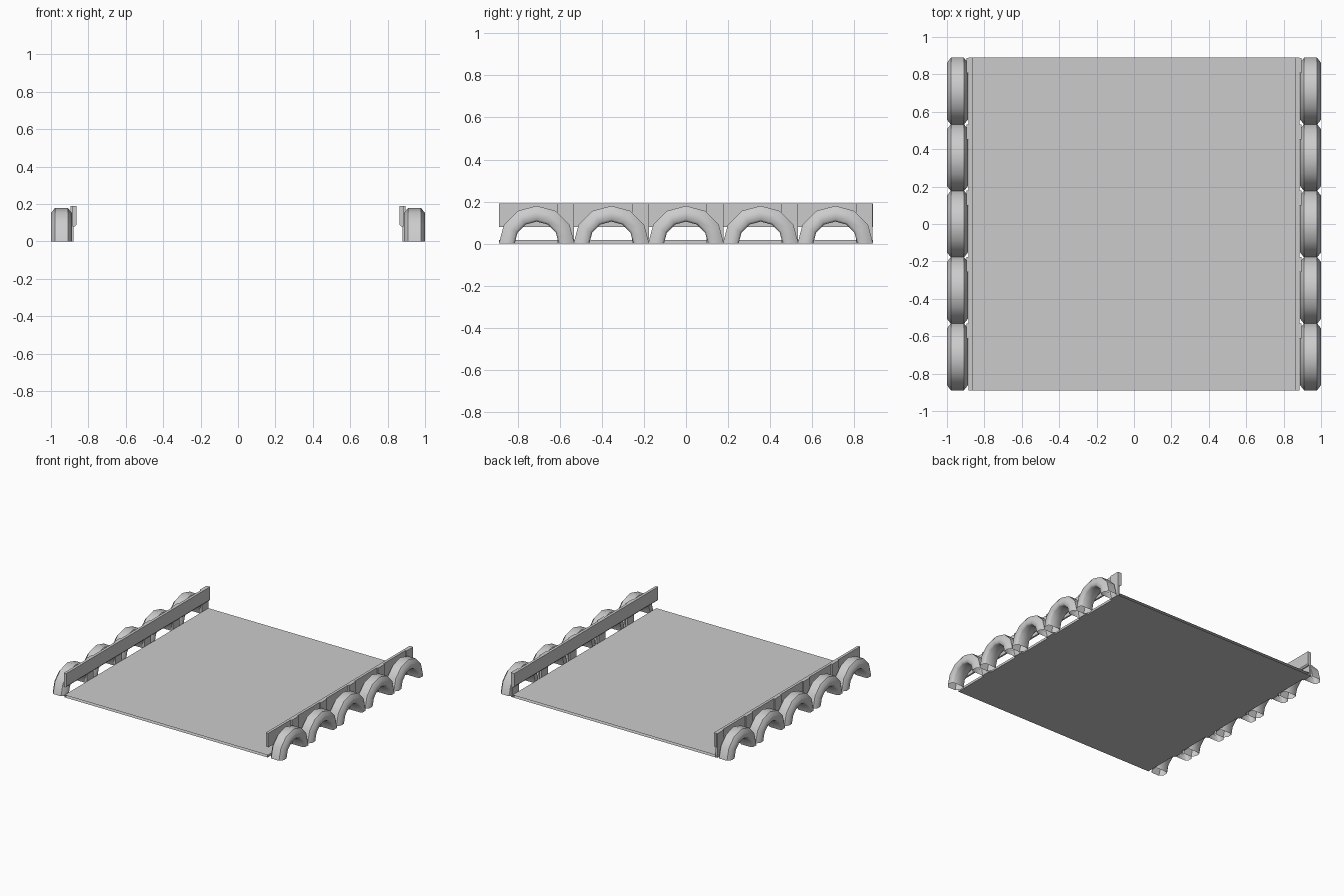
import bpy, math

cube = bpy.data.objects.get("Cube")
if cube:
    bpy.data.objects.remove(cube, do_unlink=True)

# One plain grey for everything
grey = bpy.data.materials.new("plain_grey")
grey.use_nodes = True
COLOR = (0.6, 0.6, 0.6, 1)
grey.diffuse_color = COLOR
grey.node_tree.nodes["Principled BSDF"].inputs["Base Color"].default_value = COLOR

HALF_Y = 0.89
PITCH = 0.355
RADIUS = 0.18
SEGMENTS = 6


def make(name, verts, faces, smooth=False):
    mesh = bpy.data.meshes.new(name)
    mesh.from_pydata(verts, [], faces)
    mesh.materials.append(grey)
    obj = bpy.data.objects.new(name, mesh)
    bpy.context.collection.objects.link(obj)
    if smooth:
        bpy.ops.object.select_all(action='DESELECT')
        obj.select_set(True)
        bpy.context.view_layer.objects.active = obj
        bpy.ops.object.shade_smooth_by_angle(angle=math.radians(50))
    return obj


def extrude_y(name, profile, y0, y1, caps=True):
    """Sweep a counter-clockwise (x, z) outline along y."""
    n = len(profile)
    verts = [(x, y, z) for y in (y0, y1) for x, z in profile]
    faces = [(i, i + n, (i + 1) % n + n, (i + 1) % n) for i in range(n)]
    if caps:
        faces += [tuple(range(n)), tuple(reversed(range(n, 2 * n)))]
    return make(name, verts, faces)


def mirrored(profile, side):
    """Place an outline on either side, keeping its winding."""
    points = [(side * x, z) for x, z in profile]
    return points if side > 0 else points[::-1]


def half_ring(name, section, y):
    """Sweep an (x, radius) section through a half turn."""
    n = len(section)
    verts = []
    for s in range(SEGMENTS + 1):
        a = math.pi * s / SEGMENTS
        verts += [(x, y - r * math.cos(a), r * math.sin(a)) for x, r in section]
    faces = []
    for s in range(SEGMENTS):
        for i in range(n):
            j = (i + 1) % n
            a, b = s * n, (s + 1) * n
            faces.append((a + i, b + i, b + j, a + j))
    return make(name, verts, faces, smooth=True)


# Floor: thin sleeve, open at the front and back
extrude_y("floor", [(-0.88, 0), (0.88, 0), (0.88, 0.018), (-0.88, 0.018)],
          -HALF_Y, HALF_Y, caps=False)

rail = [(0.885, 0.08), (0.885, 0.19), (0.864, 0.19), (0.864, 0.09), (0.872, 0.08)]
post = [(0.879, 0), (0.895, 0), (0.895, 0.19), (0.879, 0.19)]
tyre = [(0.888, 0.115), (0.9, 0.105), (0.986, 0.105), (0.998, 0.115),
        (1, 0.152), (0.978, RADIUS), (0.91, RADIUS), (0.888, 0.152)]

for side, label in ((1, "left"), (-1, "right")):
    # Long rail along the edge
    extrude_y(label + "_rail", mirrored(rail, side), -HALF_Y, HALF_Y)
    for k in range(5):
        y = (k - 2) * PITCH
        # Half-buried tyre and the post behind it
        half_ring(f"{label}_tyre_{k + 1}", mirrored(tyre, side), y)
        extrude_y(f"{label}_post_{k + 1}", mirrored(post, side), y + 0.098, y + 0.178)
